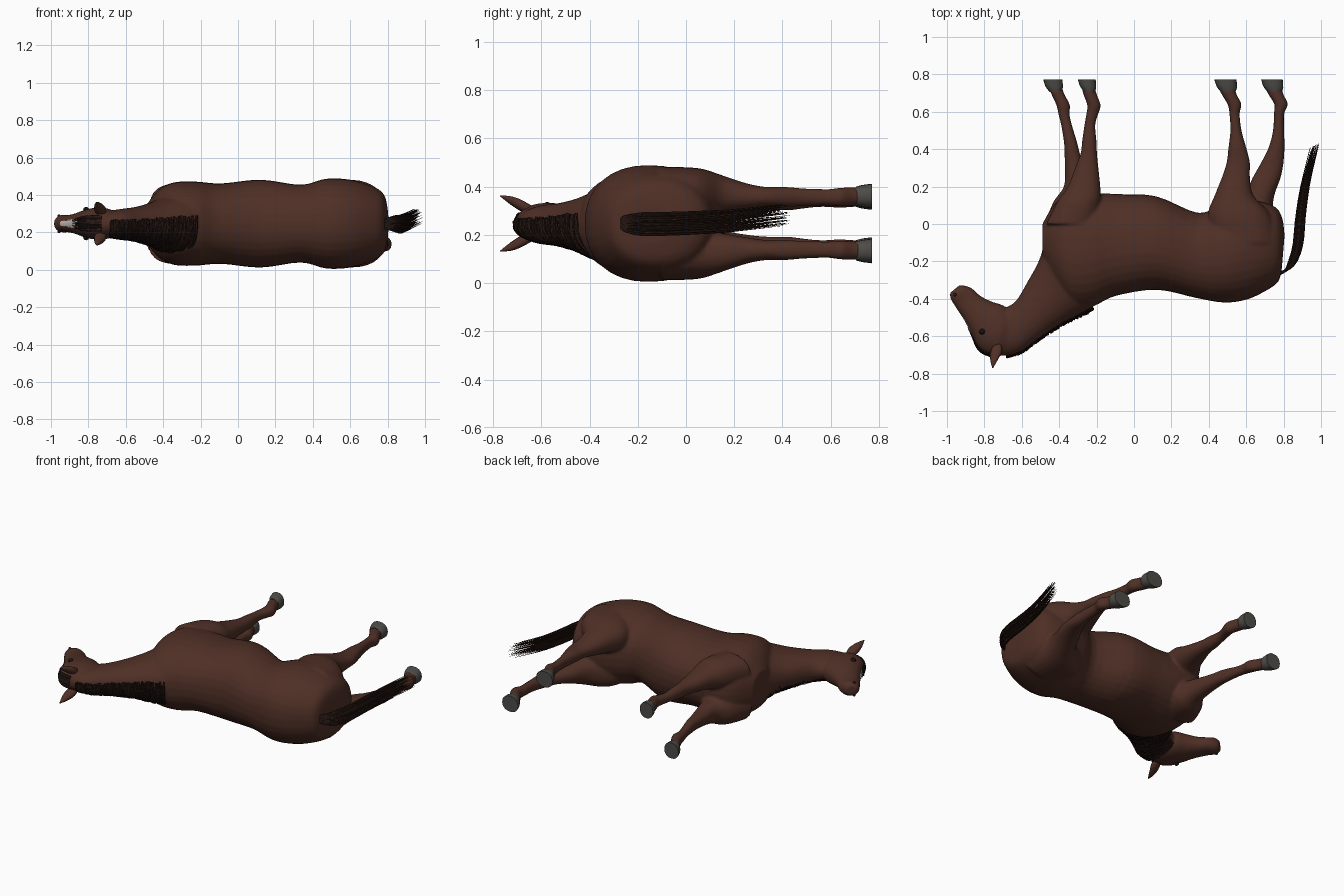
import bpy, bmesh, math, random
from mathutils import Vector

if "Cube" in bpy.data.objects:
    bpy.data.objects.remove(bpy.data.objects["Cube"])

random.seed(4)
MID = 0.247          # height of the animal's symmetry plane (it lies on its side)


def material(name, r, g, b):
    m = bpy.data.materials.new(name)
    m.diffuse_color = (r, g, b, 1)
    m.use_nodes = True
    m.node_tree.nodes["Principled BSDF"].inputs["Base Color"].default_value = m.diffuse_color
    return m


COAT = material("brown coat", 0.078, 0.029, 0.019)
HAIR = material("dark hair", 0.022, 0.010, 0.007)
HOOF = material("grey hoof", 0.075, 0.072, 0.065)
WHITE = material("white blaze", 0.55, 0.53, 0.50)
BLACK = material("eye black", 0.008, 0.006, 0.005)


def spline(pts, t):
    """Catmull-Rom value at t in 0..1 through tuples."""
    n = len(pts) - 1
    i = min(int(t * n), n - 1)
    u = t * n - i
    p0, p1, p2, p3 = (pts[max(0, min(n, i + k))] for k in (-1, 0, 1, 2))
    return [b + 0.5 * u * (c - a + u * (2 * a - 5 * b + 4 * c - d + u * (3 * (b - c) + d - a)))
            for a, b, c, d in zip(p0, p1, p2, p3)]


def ring_point(sec, ang, k=1.0, power=0.9):
    ax, ay, bx, by, hz, dz = sec
    c, s = math.cos(ang), math.sin(ang)
    c = math.copysign(abs(c) ** power, c) * k
    s = math.copysign(abs(s) ** power, s) * k
    return Vector(((ax + bx) / 2 + c * (ax - bx) / 2, (ay + by) / 2 + c * (ay - by) / 2,
                   MID + dz + s * hz))


def loft(bm, secs, n=24, sub=4):
    """Skin oval sections (ax, ay, bx, by, half thickness, z offset)."""
    count = (len(secs) - 1) * sub
    rings = []
    for i in range(count + 1):
        sec = spline(secs, i / count)
        rings.append([bm.verts.new(ring_point(sec, 2 * math.pi * j / n)) for j in range(n)])
    for r, q in zip(rings, rings[1:]):
        for j in range(n):
            bm.faces.new((r[j], r[(j + 1) % n], q[(j + 1) % n], q[j]))
    bm.faces.new(rings[0][::-1])
    bm.faces.new(rings[-1])


def finish(bm, name, mats, angle=60):
    bmesh.ops.recalc_face_normals(bm, faces=bm.faces)
    me = bpy.data.meshes.new(name)
    bm.to_mesh(me)
    bm.free()
    ob = bpy.data.objects.new(name, me)
    bpy.context.collection.objects.link(ob)
    for m in mats:
        me.materials.append(m)
    bpy.ops.object.select_all(action='DESELECT')
    ob.select_set(True)
    bpy.context.view_layer.objects.active = ob
    bpy.ops.object.shade_smooth_by_angle(angle=math.radians(angle))
    return ob


def strands(name, paths, radius):
    cu = bpy.data.curves.new(name, 'CURVE')
    cu.dimensions = '3D'
    cu.bevel_depth = radius
    cu.bevel_resolution = 0
    for path in paths:
        sp = cu.splines.new('POLY')
        sp.points.add(len(path) - 1)
        for i, p in enumerate(path):
            sp.points[i].co = (*p, 1)
            sp.points[i].radius = 1.05 - 0.9 * (i / (len(path) - 1)) ** 2
    cu.materials.append(HAIR)
    bpy.context.collection.objects.link(bpy.data.objects.new(name, cu))


# Torso from rump to chest, neck and head: back/crest point, belly/throat point
TORSO = [(.79, -.24, .805, -.06, .08, 0), (.77, -.31, .79, .04, .155, 0), (.70, -.36, .74, .10, .20, 0),
         (.60, -.405, .60, .13, .235, 0), (.48, -.42, .46, .10, .24, 0), (.33, -.395, .34, .06, .208, 0),
         (.12, -.352, .12, .148, .235, 0), (-.10, -.385, -.08, .16, .215, 0), (-.22, -.44, -.24, .165, .225, 0),
         (-.33, -.44, -.36, .155, .22, 0), (-.42, -.34, -.43, .10, .18, 0), (-.49, -.18, -.49, .0, .10, 0)]
NECK = [(-.08, -.36, -.42, .05, .18, 0), (-.25, -.46, -.47, -.08, .155, 0), (-.40, -.54, -.51, -.20, .115, 0),
        (-.52, -.62, -.57, -.31, .09, 0), (-.60, -.68, -.63, -.41, .08, 0), (-.68, -.705, -.69, -.45, .07, 0)]
HEAD = [(-.66, -.70, -.645, -.50, .06, 0), (-.76, -.705, -.66, -.47, .083, 0), (-.83, -.67, -.70, -.435, .084, 0),
        (-.865, -.60, -.76, -.415, .073, 0), (-.905, -.52, -.82, -.385, .055, 0), (-.95, -.45, -.865, -.345, .046, 0),
        (-.98, -.40, -.895, -.332, .047, 0), (-.985, -.37, -.93, -.325, .03, 0)]

# Legs: rows of (y, front x, rear x); thickness rows of (z offset, half thickness)
HIND_Z = [(.12, .115), (.125, .105), (.12, .08), (.112, .055), (.11, .042), (.11, .042), (.109, .036),
          (.109, .034), (.11, .039), (.112, .038), (.113, .036)]
FORE_Z = [(.115, .10), (.115, .095), (.108, .07), (.102, .05), (.097, .042), (.096, .04), (.098, .031),
          (.10, .032), (.102, .037), (.105, .037), (.107, .036)]
LEGS = [
    (1, HIND_Z, [(-.1, .42, .77), (.05, .395, .73), (.15, .43, .64), (.25, .47, .62), (.33, .495, .62),
                 (.41, .505, .60), (.5, .515, .575), (.59, .51, .565), (.64, .50, .575), (.69, .47, .55), (.73, .45, .54)]),
    (-1, HIND_Z, [(-.1, .42, .78), (.05, .45, .745), (.15, .58, .75), (.25, .635, .785), (.33, .68, .80),
                  (.41, .72, .805), (.5, .743, .803), (.59, .748, .803), (.64, .75, .823), (.69, .72, .80), (.73, .70, .79)]),
    (1, FORE_Z, [(0, -.47, -.20), (.12, -.41, -.18), (.2, -.355, -.18), (.3, -.315, -.19), (.38, -.285, -.198),
                 (.44, -.278, -.2), (.53, -.265, -.207), (.59, -.255, -.19), (.635, -.25, -.178), (.69, -.27, -.198), (.73, -.28, -.21)]),
    (-1, FORE_Z, [(0, -.48, -.22), (.12, -.43, -.21), (.2, -.375, -.235), (.3, -.37, -.265), (.38, -.372, -.29),
                  (.44, -.375, -.305), (.53, -.39, -.332), (.59, -.405, -.345), (.635, -.415, -.342), (.69, -.44, -.37), (.73, -.46, -.385)])]
HOOVES = [(.43, .553, .114), (.68, .80, -.114), (-.30, -.20, .108), (-.485, -.378, -.108)]

# Body: all flesh parts merged into one smooth skin
bm = bmesh.new()
for secs in (TORSO, NECK, HEAD):
    loft(bm, secs, 32)
for side, thick, rows in LEGS:
    loft(bm, [(a, y, b, y, hz, side * dz) for (y, a, b), (dz, hz) in zip(rows, thick)])
body = finish(bm, "body", [COAT, WHITE])
mod = body.modifiers.new("merge", 'REMESH')
mod.mode, mod.voxel_size, mod.use_smooth_shade = 'VOXEL', 0.0095, True
soft = body.modifiers.new("soften", 'SMOOTH')
soft.factor, soft.iterations = 0.5, 4
for name in [m.name for m in body.modifiers]:
    bpy.ops.object.modifier_apply(modifier=name)

# White blaze on the front of the face
for p in body.data.polygons:
    c = p.center
    if -.95 < c.x < -.84 and p.normal.y < -.1 and p.normal.x < -.1:
        p.material_index = int(abs(c.z - MID) < 0.012 + 0.14 * (c.x + .95))
    else:
        p.material_index = 0
    p.use_smooth = True

# Hooves
for i, (toe, heel, dz) in enumerate(HOOVES):
    bm = bmesh.new()
    loft(bm, [(toe + .035, .705, heel - .012, .705, .039, dz), (toe + .012, .735, heel - .002, .73, .046, dz),
              (toe, .772, heel - .005, .772, .051, dz)], 20, 3)
    finish(bm, f"hoof_{i + 1}", [HOOF], 40)

# Ears, eyes and nostrils on both sides
for side, tag in ((1, "upper"), (-1, "lower")):
    bm = bmesh.new()
    loft(bm, [(-.755, -.65, -.71, -.64, .022, side * .055), (-.768, -.69, -.705, -.68, .024, side * .075),
              (-.768, -.73, -.725, -.72, .018, side * .095), (-.757, -.772, -.753, -.77, .002, side * .115)], 14, 4)
    finish(bm, f"ear_{tag}", [COAT])
    for part, pos, r, mat in (("eye", (-.812, -.575, .073), .016, BLACK), ("nostril", (-.957, -.378, .041), .009, HAIR)):
        bm = bmesh.new()
        bmesh.ops.create_uvsphere(bm, u_segments=14, v_segments=10, radius=r)
        bmesh.ops.translate(bm, verts=bm.verts, vec=(pos[0], pos[1], MID + side * pos[2]))
        finish(bm, f"{part}_{tag}", [mat])

# Mane: strands rooted on the crest, wrapped over the lower side of the neck
paths = []
for _ in range(330):
    t = random.uniform(0.17, 1.0)
    drift = random.uniform(-.03, .06)
    reach = random.uniform(1.5, 2.75)
    lift = random.uniform(1.01, 1.08)
    start = random.uniform(-.25, .1)
    paths.append([ring_point(spline(NECK, max(0, min(1, t + drift * k / 8))),
                             -(start + (reach - start) * k / 8), lift + .012 * k / 8) for k in range(9)])
strands("mane", paths, 0.0055)

# Forelock between the ears
paths = []
for _ in range(45):
    a, reach = random.uniform(-.5, .5), random.uniform(.28, .42)
    paths.append([ring_point(spline(HEAD, .1 + reach * k / 6), a * (1 - .3 * k / 6), 1.03) for k in range(7)])
strands("forelock", paths, 0.004)

# Tail: a flat bundle of strands that sweeps back
TAIL = [(.765, -.27, 0), (.83, -.235, 0), (.873, -.12, .0), (.888, .03, .005), (.913, .2, .015), (.965, .42, .04)]
paths = []
for _ in range(150):
    a, r = random.uniform(0, 2 * math.pi), math.sqrt(random.random())
    end = random.uniform(.78, 1.03)
    path = []
    for k in range(13):
        t = min(1, end * k / 12)
        x, y, z = spline(TAIL, t)
        w = min(1, .35 + 2.2 * t)
        path.append((x + .029 * w * r * math.cos(a), y + .012 * r * math.cos(a),
                     MID + z + .052 * w * r * math.sin(a)))
    paths.append(path)
strands("tail", paths, 0.0045)
